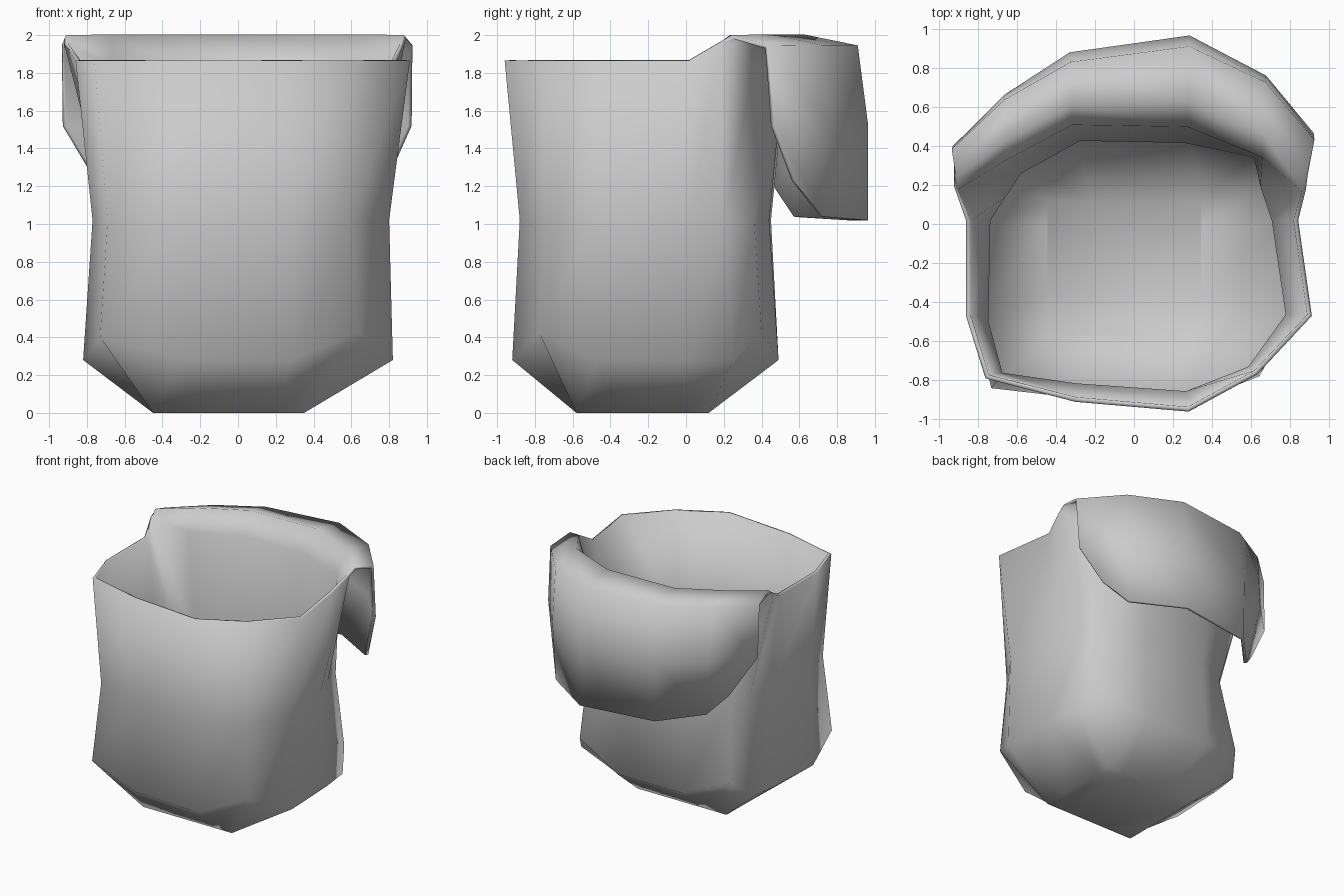
import bpy, bmesh
from mathutils import Vector

if "Cube" in bpy.data.objects:
    bpy.data.objects.remove(bpy.data.objects["Cube"])

# Cross-sections of the pouch, counter-clockwise from front right (14 columns)
low = [(.28, -.92), (.64, -.78), (.82, -.47), (.80, 0), (.77, .25), (.68, .40), (.28, .49),
       (-.30, .49), (-.66, .38), (-.77, .22), (-.80, 0), (-.82, -.47), (-.73, -.84), (-.30, -.89)]
waist = [(.27, -.88), (.60, -.75), (.80, -.47), (.73, .02), (.67, .20), (.63, .36), (.26, .44),
         (-.28, .45), (-.59, .28), (-.68, .15), (-.76, .02), (-.77, -.50), (-.69, -.78), (-.30, -.84)]
rim = [(.28, -.96), (.63, -.77), (.91, -.47), (.84, .02), (.88, .18), (.67, .36), (.28, .52),
       (-.32, .53), (-.68, .34), (-.92, .19), (-.86, .02), (-.86, -.47), (-.76, -.79), (-.30, -.91)]
BACK = range(4, 10)                            # columns that fold over
corner_z = {1: .43, 5: .43, 8: .41, 12: .40}   # lower corners sit a little higher

# Folded flap: outer edge at the top, hem corners
shoulder = [(.91, .42), (.66, .71), (.28, .89), (-.32, .81), (-.65, .62), (-.92, .37)]
belly = [(.90, .45), (.66, .74), (.28, .94), (-.32, .855), (-.65, .64), (-.91, .38)]
hem = [(.77, .56, 1.23), (.65, .71, 1.04), (.28, .94, 1.02),
       (-.32, .85, 1.02), (-.58, .57, 1.04), (-.71, .47, 1.19)]


def clamp(v, a, b):
    return max(a, min(b, v))


bm = bmesh.new()


def row(points):
    return [bm.verts.new(p) for p in points]


def bridge(a, b, closed):
    n = len(a)
    for i in range(n if closed else n - 1):
        j = (i + 1) % n
        bm.faces.new((a[i], a[j], b[j], b[i]))


# Base with squared corners, then the walls
base = row((clamp(x * .72, -.45, .35), clamp(y * .8, -.58, .12), 0) for x, y in low)
r1 = row((x, y, corner_z.get(i, .28)) for i, (x, y) in enumerate(low))
r2 = row((x, y, 1.02) for x, y in waist)
rim_z = [1.95 if i in (4, 9) else 1.83 if i in BACK else 1.865 for i in range(14)]
r3 = row((x, y, z) for (x, y), z in zip(rim, rim_z))
bm.faces.new(base[::-1])
for a, b in ((base, r1), (r1, r2), (r2, r3)):
    bridge(a, b, True)

# Flap rolled over the back rim
inner = [r3[i] for i in BACK]
crest = row(Vector((*rim[i], 1.98)).lerp(Vector((*s, 1.98)), .3)
            for i, s in zip(BACK, shoulder))
outer = row((x, y, 1.93) for x, y in shoulder)
mid = row((x, y, 1.52) for x, y in belly)
end = row(hem)
for a, b in ((inner, crest), (crest, outer), (outer, mid), (mid, end)):
    bridge(a, b, False)

bmesh.ops.remove_doubles(bm, verts=bm.verts, dist=.0005)
me = bpy.data.meshes.new("open_pouch")
bm.to_mesh(me)
bm.free()
me.polygons.foreach_set("use_smooth", [True] * len(me.polygons))
pouch = bpy.data.objects.new("open_pouch", me)
bpy.context.collection.objects.link(pouch)

# Cloth thickness
sol = pouch.modifiers.new("thickness", 'SOLIDIFY')
sol.thickness = .025
sol.offset = -1
